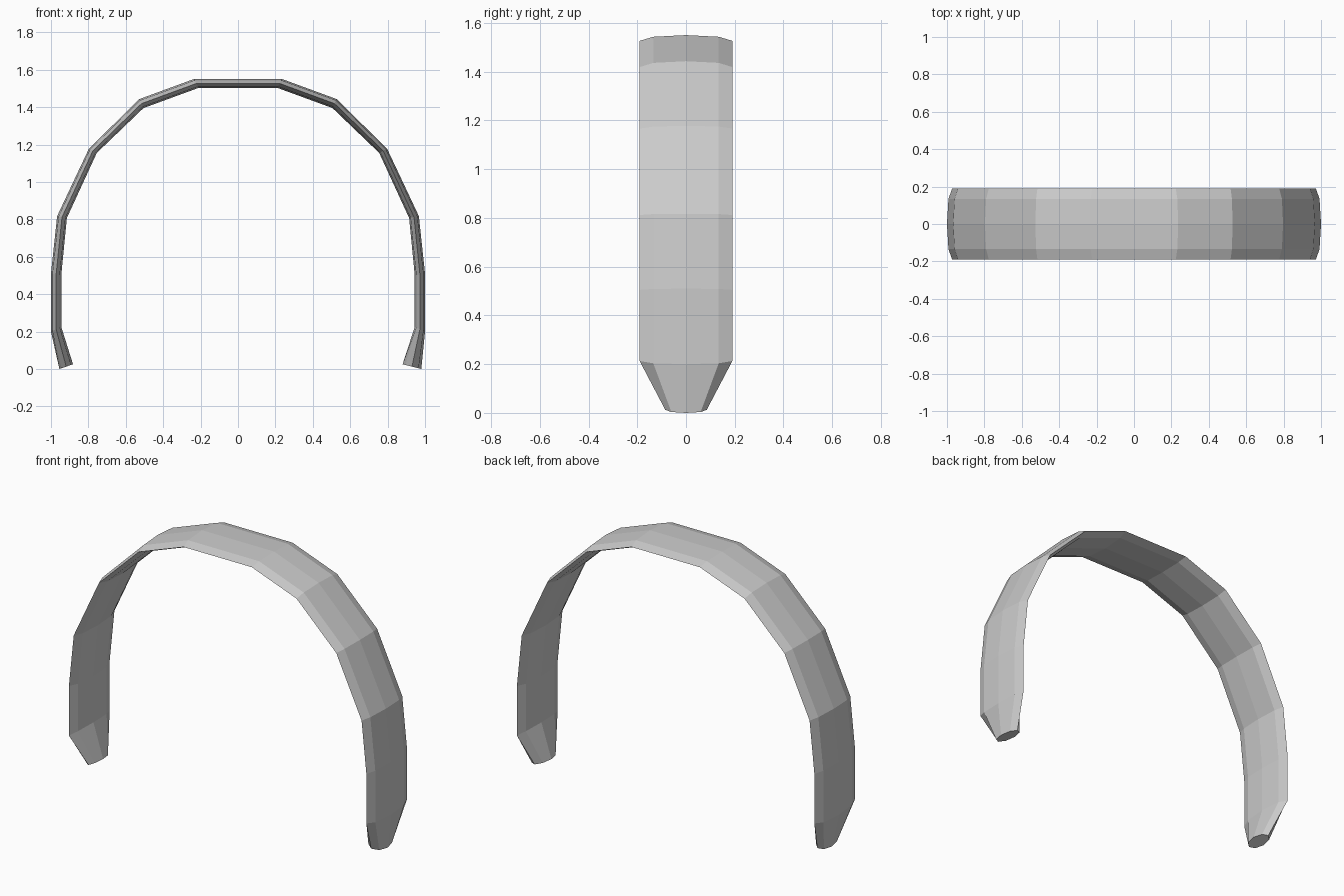
import bpy, bmesh, math

if "Cube" in bpy.data.objects:
    bpy.data.objects.remove(bpy.data.objects["Cube"])

# Right half of the band, foot to crown: outer x, z, inner x, z, half width
LEG = [
    (1.00, 0.20, 0.945, 0.225, 0.19),
    (1.00, 0.51, 0.945, 0.50, 0.19),
    (0.967, 0.817, 0.915, 0.807, 0.19),
    (0.797, 1.178, 0.755, 1.155, 0.19),
    (0.527, 1.443, 0.505, 1.395, 0.19),
    (0.236, 1.55, 0.21, 1.503, 0.19),
]
RIGHT_TIP = (0.98, 0.0, 0.88, 0.025, 0.085)
LEFT_TIP = (0.955, 0.0, 0.882, 0.025, 0.085)


def mirrored(s):
    return (-s[0], s[1], -s[2], s[3], s[4])


def ring(bm, section, sides=8):
    """Flattened octagon spanning the outer and inner points of a section."""
    ox, oz, ix, iz, w = section
    cx, cz, hx, hz = (ox + ix) / 2, (oz + iz) / 2, (ox - ix) / 2, (oz - iz) / 2
    verts = []
    for i in range(sides):
        a = 2 * math.pi * i / sides
        c = math.cos(a)
        verts.append(bm.verts.new((cx + hx * c, w * math.sin(a), cz + hz * c)))
    return verts


# Headband: octagonal section lofted along the arch, with tapered tips
sections = [RIGHT_TIP] + LEG + [mirrored(s) for s in reversed(LEG)] + [mirrored(LEFT_TIP)]
bm = bmesh.new()
rings = [ring(bm, s) for s in sections]
for a, b in zip(rings, rings[1:]):
    for i in range(8):
        j = (i + 1) % 8
        bm.faces.new((a[i], a[j], b[j], b[i]))
bm.faces.new(rings[0])
bm.faces.new(rings[-1])
bmesh.ops.recalc_face_normals(bm, faces=bm.faces)

mesh = bpy.data.meshes.new("headband")
bm.to_mesh(mesh)
bm.free()
bpy.context.collection.objects.link(bpy.data.objects.new("headband", mesh))
